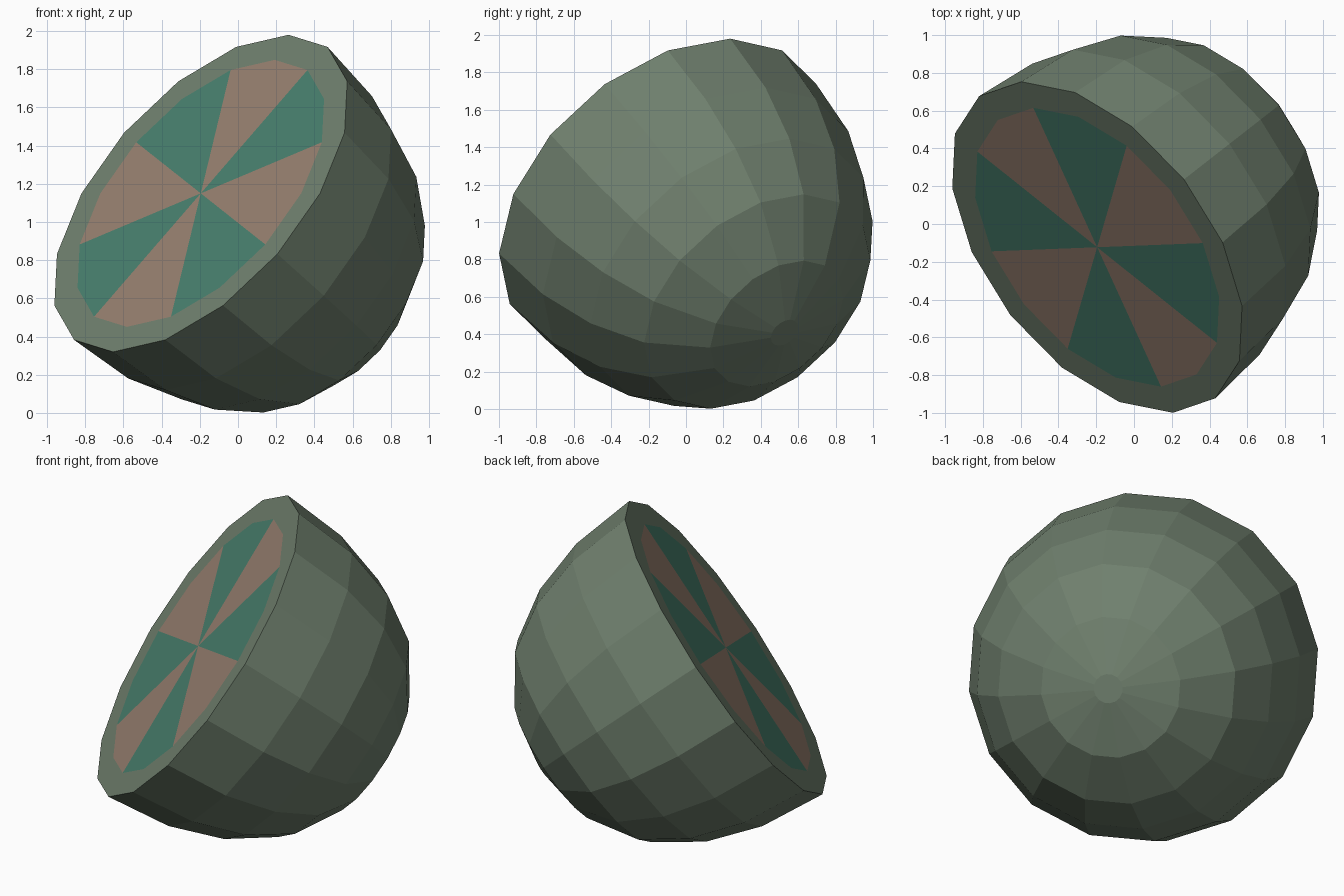
import bpy, bmesh, math
from mathutils import Matrix, Vector

if "Cube" in bpy.data.objects:
    bpy.data.objects.remove(bpy.data.objects["Cube"])

SIDES = 16
RADIUS = 1.015
INNER = 0.842 * RADIUS

# tilted frame: local z runs from the flat face into the dome
depth = Vector((0.645, 0.504, -0.575)).normalized()
across = Vector((depth.y, -depth.x, 0)).normalized()
along = across.cross(depth)
FRAME = Matrix.Translation((-0.195, -0.123, 1.15)) @ Matrix((along, across, depth)).transposed().to_4x4()


def material(name, rgb):
    m = bpy.data.materials.new(name)
    m.diffuse_color = (*rgb, 1)
    m.use_nodes = True
    m.node_tree.nodes["Principled BSDF"].inputs["Base Color"].default_value = m.diffuse_color
    return m


def point(i, r, h):
    t = 2 * math.pi * i / SIDES
    return Vector((r * math.cos(t), r * math.sin(t), h))


def finish(name, bm, mat):
    bm.transform(FRAME)
    mesh = bpy.data.meshes.new(name)
    bm.to_mesh(mesh)
    bm.free()
    mesh.materials.append(mat)
    obj = bpy.data.objects.new(name, mesh)
    bpy.context.collection.objects.link(obj)


# dome shell with flat rim, lathed from a profile of (radius, depth)
profile = [(INNER, 0), (RADIUS, 0), (0.963 * RADIUS, 0.40), (0.86 * RADIUS, 0.728),
           (0.69 * RADIUS, 1.0), (0.405 * RADIUS, 1.205), (0.085, 1.29)]
bm = bmesh.new()
rings = [[bm.verts.new(point(i, r, h)) for i in range(SIDES)] for r, h in profile]
for low, high in zip(rings, rings[1:]):
    for i in range(SIDES):
        j = (i + 1) % SIDES
        bm.faces.new((low[i], low[j], high[j], high[i]))
bm.faces.new(rings[-1])
finish("dome_shell", bm, material("shell_green", (0.16, 0.215, 0.155)))


# alternating wedges filling the flat face, flush with the rim
def wedges(name, start, mat):
    bm = bmesh.new()
    for first in range(start, start + SIDES, 4):
        arc = [bm.verts.new(point(first + k, INNER, 0)) for k in range(3)]
        bm.faces.new([bm.verts.new((0, 0, 0))] + arc[::-1])
    finish(name, bm, mat)


wedges("brown_wedges", -1, material("wedge_brown", (0.31, 0.215, 0.16)))
wedges("teal_wedges", 1, material("wedge_teal", (0.065, 0.215, 0.155)))
